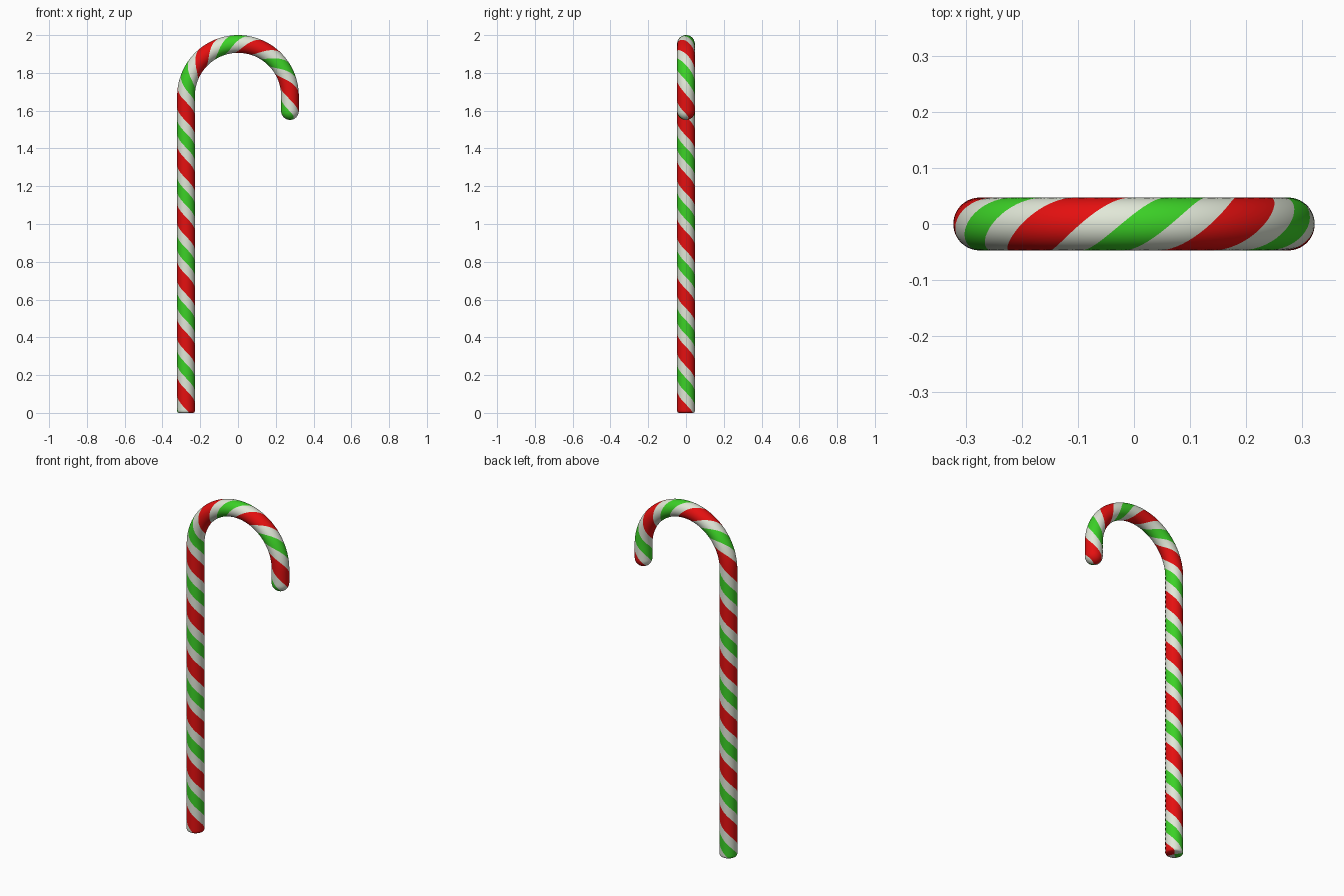
import bpy, bmesh
from math import pi, sin, cos
from mathutils import Vector

if "Cube" in bpy.data.objects:
    bpy.data.objects.remove(bpy.data.objects["Cube"])

R = 0.275            # radius of the hook
r = 0.047            # radius of the stick
ZC = 2 - R - r       # height where the hook starts
DROP = 0.08          # straight bit after the hook
PITCH = 0.305        # length of one stripe turn
N = 48               # columns around, each following the helix


def material(name, colour):
    m = bpy.data.materials.new(name)
    m.diffuse_color = (*colour, 1)
    m.use_nodes = True
    m.node_tree.nodes["Principled BSDF"].inputs["Base Color"].default_value = m.diffuse_color
    return m


def frame(s):
    """Centre point and inward normal at distance s along the path."""
    if s < ZC:
        return Vector((-R, 0, s)), Vector((1, 0, 0))
    a = (s - ZC) / R
    if a < pi:
        return Vector((-R * cos(a), 0, ZC + R * sin(a))), Vector((cos(a), 0, -sin(a)))
    return Vector((R, 0, ZC - (s - ZC - pi * R))), Vector((-1, 0, 0))


def stripe(j):
    """Red, white, green, white around the stick."""
    if j < 8 or j >= 40:
        return 0
    return 2 if 18 <= j < 30 else 1


# Rings as (distance along path, radius): bevelled base, stick and hook, round tip
end = ZC + pi * R + DROP
rings = [(0, r - 0.008), (0.003, r - 0.003)]
steps = 320
rings += [(0.009 + (end - 0.009) * i / steps, r) for i in range(steps + 1)]
rings += [(end + r * sin(t * pi / 24), r * cos(t * pi / 24)) for t in range(1, 12)]

bm = bmesh.new()
B = Vector((0, 1, 0))
grid = []
for s, rad in rings:
    c, n = frame(s)
    row = []
    for j in range(N):
        phi = -pi / 2 + 2 * pi * (j / N - (s - 1.595) / PITCH)
        row.append(bm.verts.new(c + rad * (n * cos(phi) + B * sin(phi))))
    grid.append(row)
base = bm.verts.new(frame(0)[0])
tip = bm.verts.new(frame(end + r)[0])

for j in range(N):
    k = (j + 1) % N
    faces = [bm.faces.new((lo[j], lo[k], hi[k], hi[j])) for lo, hi in zip(grid, grid[1:])]
    faces.append(bm.faces.new((base, grid[0][k], grid[0][j])))
    faces.append(bm.faces.new((tip, grid[-1][j], grid[-1][k])))
    for f in faces:
        f.material_index = stripe(j)

mesh = bpy.data.meshes.new("striped_cane")
bm.to_mesh(mesh)
bm.free()
cane = bpy.data.objects.new("striped_cane", mesh)
bpy.context.collection.objects.link(cane)
for name, colour in (("red", (0.78, 0.005, 0.005)),
                     ("white", (0.76, 0.81, 0.69)),
                     ("green", (0.045, 0.64, 0.02))):
    mesh.materials.append(material(name, colour))

bpy.context.view_layer.objects.active = cane
cane.select_set(True)
bpy.ops.object.shade_smooth_by_angle(angle=0.7)
